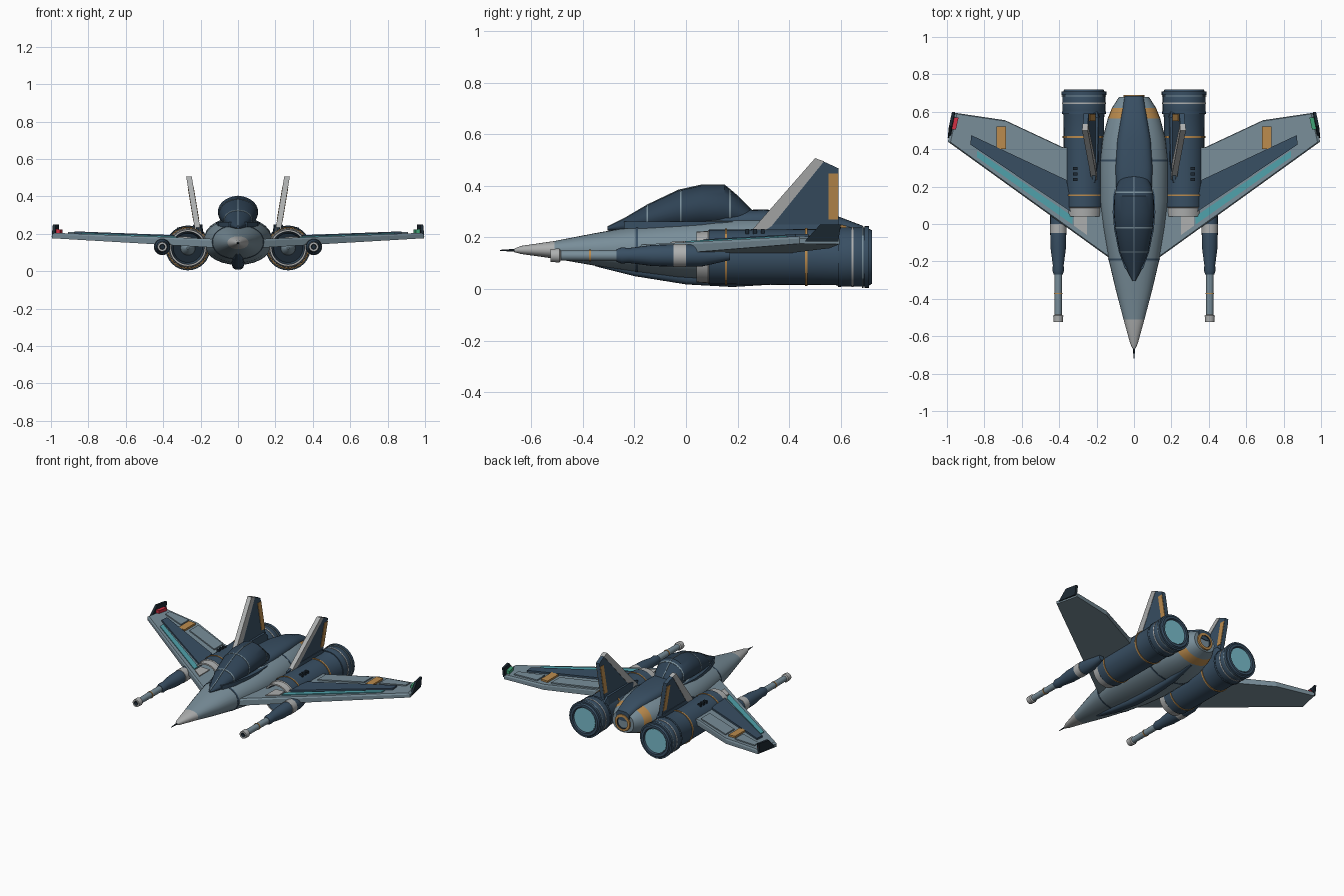
import bpy, bmesh, math

if "Cube" in bpy.data.objects:
    bpy.data.objects.remove(bpy.data.objects["Cube"])

# ---- flat colours (linear) ----
COLOURS = {
    "hull_grey": (0.19, 0.27, 0.32), "navy": (0.04, 0.078, 0.125),
    "light_grey": (0.42, 0.43, 0.43), "ochre": (0.50, 0.26, 0.075),
    "teal": (0.08, 0.36, 0.41), "engine_glow": (0.19, 0.50, 0.60),
    "red": (0.65, 0.03, 0.06), "green": (0.05, 0.36, 0.18),
    "dark": (0.012, 0.022, 0.033), "canopy_blue": (0.028, 0.055, 0.09),
}
MAT = {}
for name, c in COLOURS.items():
    MAT[name] = bpy.data.materials.new(name)
    MAT[name].diffuse_color = (*c, 1)


def loft(name, rings, mats, smooth=True):
    """Skin a list of equal-length closed rings; mats is one colour or one per band."""
    if isinstance(mats, str):
        mats = [mats] * (len(rings) - 1)
    slots = list(dict.fromkeys(mats))
    bm = bmesh.new()
    vs = [[bm.verts.new(p) for p in ring] for ring in rings]
    n = len(vs[0])
    for i, m in enumerate(mats):
        for j in range(n):
            k = (j + 1) % n
            f = bm.faces.new((vs[i][j], vs[i][k], vs[i + 1][k], vs[i + 1][j]))
            f.material_index = slots.index(m)
    for ring, m in ((vs[0], mats[0]), (vs[-1], mats[-1])):
        bm.faces.new(ring).material_index = slots.index(m)
    bmesh.ops.recalc_face_normals(bm, faces=bm.faces[:])
    me = bpy.data.meshes.new(name)
    bm.to_mesh(me)
    bm.free()
    for s in slots:
        me.materials.append(MAT[s])
    ob = bpy.data.objects.new(name, me)
    bpy.context.collection.objects.link(ob)
    if smooth:
        me.shade_smooth()
        me.set_sharp_from_angle(angle=math.radians(32))
    return ob


def oval(y, w, z0, z1, power=1.0, x=0, n=28):
    """Ring in the xz plane, half width w, from z0 to z1; power < 1 is boxier."""
    pts = []
    for i in range(n):
        a = 2 * math.pi * i / n
        c, s = math.cos(a), math.sin(a)
        pts.append((x + w * math.copysign(abs(c) ** power, c), y,
                    (z0 + z1) / 2 + (z1 - z0) / 2 * math.copysign(abs(s) ** power, s)))
    return pts


def lathe(name, x, z, profile, mats, n=32):
    return loft(name, [oval(y, r, z - r, z + r, 1, x, n) for y, r in profile], mats)


def section(table, y):
    """Interpolate a table of (y, w, z0, z1)."""
    for a, b in zip(table, table[1:]):
        if a[0] <= y <= b[0]:
            t = (y - a[0]) / (b[0] - a[0])
            return [p + (q - p) * t for p, q in zip(a, b)]


def hoop(name, table, y, width, grow, mat, power=1.0):
    rings = []
    for yy in (y - width / 2, y + width / 2):
        _, w, a, b = section(table, yy)
        rings.append(oval(yy, w + grow, a - grow, b + grow, power))
    loft(name, rings, mat)


# ---- fuselage ----
body = [(-0.665, 0.008, 0.143, 0.157), (-0.64, 0.02, 0.136, 0.167),
        (-0.51, 0.056, 0.118, 0.186), (-0.35, 0.098, 0.09, 0.217),
        (-0.19, 0.136, 0.066, 0.245), (-0.03, 0.163, 0.045, 0.265),
        (0.12, 0.182, 0.036, 0.278), (0.34, 0.182, 0.036, 0.285),
        (0.46, 0.168, 0.042, 0.28), (0.565, 0.14, 0.06, 0.268),
        (0.62, 0.118, 0.078, 0.255), (0.68, 0.08, 0.1, 0.235)]
loft("fuselage", [oval(*s, 0.92) for s in body],
     ["light_grey"] * 2 + ["hull_grey"] * 7 + ["ochre", "hull_grey"])
lathe("nose_probe", 0, 0.15, [(-0.72, 0.002), (-0.65, 0.007)], "dark", 10)
lathe("tail_exhaust", 0, 0.167, [(0.66, 0.06), (0.69, 0.056), (0.691, 0.04), (0.675, 0.038)],
      ["ochre", "ochre", "dark"], 24)
for y in (-0.19, 0.34):
    hoop("fuselage_seam", body, y, 0.01, 0.002, "navy", 0.92)

# ---- dorsal spine, belly keel ----
loft("dorsal_spine", [oval(*s, 0.7) for s in [
    (0.0, 0.06, 0.2, 0.275), (0.15, 0.095, 0.2, 0.305), (0.3, 0.1, 0.2, 0.308),
    (0.45, 0.09, 0.2, 0.302), (0.58, 0.068, 0.19, 0.285), (0.685, 0.05, 0.18, 0.245)]], "navy")
loft("belly_keel", [oval(*s, 0.7) for s in [
    (-0.35, 0.012, 0.088, 0.11), (-0.2, 0.028, 0.05, 0.11), (0.0, 0.034, 0.018, 0.1),
    (0.18, 0.034, 0.008, 0.1), (0.38, 0.03, 0.02, 0.1), (0.55, 0.015, 0.055, 0.1)]], "navy")

# ---- canopy with frames ----
glass = [(-0.305, 0.008, 0.228, 0.24), (-0.24, 0.042, 0.22, 0.272), (-0.15, 0.075, 0.22, 0.325),
         (-0.03, 0.1, 0.225, 0.382), (0.06, 0.108, 0.23, 0.402), (0.15, 0.105, 0.23, 0.402),
         (0.2, 0.094, 0.235, 0.36), (0.255, 0.07, 0.24, 0.305)]
loft("canopy", [oval(*s) for s in glass], "canopy_blue")
for y in (-0.15, -0.02, 0.17):
    hoop("canopy_hoop", glass, y, 0.007, 0.002, "hull_grey")
loft("canopy_centre_frame", [[(-0.003, y, b - 0.01), (0.003, y, b - 0.01),
                              (0.003, y, b + 0.003), (-0.003, y, b + 0.003)]
                             for y, w, a, b in glass], "hull_grey")
for s in (-1, 1):
    loft("canopy_sill", [[(s * (w + dx), y, z) for dx, z in
                          ((-0.03, 0.235), (0.006, 0.235), (0.006, 0.262), (-0.03, 0.262))]
                         for y, w, a, b in glass[1:]], "navy")


def wing_top(x):
    return 0.172 + (x - 0.12) * 0.038


def wing_bottom(x):
    return 0.125 + (x - 0.12) * 0.058


def wing_plate(name, s, pts, mat, h=0.006):
    loft(name, [[(s * x, y, wing_top(x) + dz) for x, y in pts] for dz in (-0.004, h)], mat, False)


def shrink(pts, d):
    cx, cy = (sum(p[i] for p in pts) / len(pts) for i in (0, 1))
    return [(x + (cx - x) * d, y + (cy - y) * d) for x, y in pts]


def fin_x(z):
    return 0.215 + (z - 0.22) * 0.165


def fin_slab(name, s, pts, half, mat):
    """Canted vertical slab from (y, z) points."""
    loft(name, [[(s * (fin_x(z) + d), y, z) for y, z in pts] for d in (-half, half)], mat, False)


def box(name, x0, x1, y0, y1, z0, z1, mat):
    loft(name, [[(x0, y0, z), (x1, y0, z), (x1, y1, z), (x0, y1, z)] for z in (z0, z1)], mat, False)


planform = [(0.1, -0.205), (0.995, 0.44), (0.96, 0.595), (0.69, 0.555), (0.38, 0.41), (0.1, 0.4)]
for s, side, lamp in ((-1, "left", "red"), (1, "right", "green")):
    # ---- wing with raised panels ----
    inner = shrink(planform, 0.03)
    loft(side + "_wing", [[(s * x, y, wing_bottom(x)) for x, y in planform],
                          [(s * x, y, wing_top(x) - 0.01) for x, y in planform],
                          [(s * x, y, wing_top(x)) for x, y in inner]], "hull_grey", False)
    wing_plate(side + "_leading_stripe", s,
               [(0.33, -0.002), (0.84, 0.357), (0.84, 0.392), (0.33, 0.042)], "teal")
    wing_plate(side + "_wing_panel", s,
               [(0.33, 0.06), (0.875, 0.425), (0.87, 0.475), (0.36, 0.235)], "navy", 0.012)
    wing_plate(side + "_root_plate", s,
               [(0.25, -0.06), (0.32, -0.01), (0.32, 0.05), (0.25, 0.05)], "light_grey")
    wing_plate(side + "_inner_flap", s,
               [(0.39, 0.3), (0.66, 0.42), (0.66, 0.515), (0.39, 0.395)], "hull_grey", 0.008)
    wing_plate(side + "_outer_flap", s,
               [(0.75, 0.455), (0.91, 0.515), (0.91, 0.56), (0.75, 0.54)], "hull_grey", 0.008)
    wing_plate(side + "_ochre_marker", s,
               [(0.685, 0.40), (0.735, 0.40), (0.735, 0.52), (0.685, 0.52)], "ochre", 0.012)
    # ---- wing tip fin and lamp ----
    loft(side + "_tip_fin", [[(s * (x + d), y, z) for x, y, z in
                              ((0.988, 0.46, 0.185), (0.965, 0.59, 0.185),
                               (0.965, 0.60, 0.25), (0.982, 0.52, 0.25))]
                             for d in (-0.008, 0.008)], "dark", False)
    wing_plate(side + "_tip_lamp", s,
               [(0.952, 0.505), (0.975, 0.505), (0.962, 0.57), (0.938, 0.57)], lamp, 0.02)

    # ---- engine: recessed intake, casing, nozzle ----
    x, z = s * 0.268, 0.124
    lathe(side + "_engine", x, z,
          [(0.12, 0.03), (0.12, 0.078), (0.04, 0.088), (0.04, 0.098), (0.085, 0.101), (0.09, 0.106),
           (0.45, 0.108), (0.58, 0.109), (0.6, 0.115), (0.7, 0.115), (0.72, 0.104),
           (0.72, 0.088), (0.705, 0.082)],
          ["dark", "navy", "light_grey", "light_grey", "light_grey"] + ["navy"] * 7)
    lathe(side + "_intake_hub", x, z, [(0.065, 0.006), (0.09, 0.03), (0.13, 0.042)], "hull_grey", 20)
    lathe(side + "_nozzle_glow", x, z, [(0.69, 0.08), (0.712, 0.08)], "engine_glow")
    for y, r, w, m in ((0.155, 0.11, 0.008, "ochre"), (0.465, 0.113, 0.01, "ochre"),
                       (0.595, 0.117, 0.012, "navy"), (0.645, 0.117, 0.008, "light_grey"),
                       (0.7, 0.12, 0.018, "navy"), (0.685, 0.119, 0.006, "hull_grey")):
        lathe(side + "_engine_ring", x, z, [(y - w / 2, r), (y + w / 2, r)], m)
    for i in range(3):
        box(side + "_engine_vent", s * 0.3, s * 0.325, 0.23 + i * 0.03, 0.245 + i * 0.03,
            0.21, 0.232, "dark")

    # ---- cannon under the wing ----
    x, z = s * 0.405, 0.13
    lathe(side + "_cannon_body", x, z,
          [(-0.27, 0.024), (-0.25, 0.031), (-0.22, 0.029), (-0.13, 0.041), (-0.05, 0.043),
           (0.06, 0.043), (0.17, 0.018)], "navy", 20)
    lathe(side + "_cannon_collar", x, z, [(-0.05, 0.035), (-0.048, 0.045), (0.0, 0.045), (0.005, 0.03)],
          "light_grey", 20)
    lathe(side + "_cannon_barrel", x, z,
          [(-0.505, 0.012), (-0.525, 0.014), (-0.525, 0.025), (-0.49, 0.027), (-0.485, 0.019), (-0.26, 0.021)],
          ["dark", "light_grey", "light_grey", "light_grey", "hull_grey"], 20)
    lathe(side + "_barrel_band", x, z, [(-0.375, 0.023), (-0.368, 0.023)], "ochre", 20)

    # ---- canted tail fin, rudder and base fairing ----
    fin_slab(side + "_tail_fin", s, [(0.29, 0.19), (0.59, 0.19), (0.59, 0.468), (0.52, 0.5)],
             0.013, "navy")
    fin_slab(side + "_fin_leading_edge", s, [(0.235, 0.205), (0.3, 0.205), (0.535, 0.495), (0.5, 0.507)],
             0.015, "light_grey")
    fin_slab(side + "_rudder", s, [(0.552, 0.27), (0.588, 0.27), (0.588, 0.447), (0.552, 0.447)],
             0.0165, "ochre")
    loft(side + "_fin_fairing", [[(s * fx, y, fz) for fx, fz in
                                  ((0.215 - w, 0.17), (0.215 + w, 0.17), (0.215 + w * 0.7, h), (0.215 - w * 0.7, h))]
                                 for y, w, h in ((0.22, 0.008, 0.225), (0.34, 0.028, 0.25),
                                                 (0.57, 0.034, 0.25), (0.6, 0.028, 0.22))], "navy", False)

for m in bpy.data.materials:
    if m.users and not m.is_grease_pencil:
        m.use_nodes = True
        m.node_tree.nodes["Principled BSDF"].inputs["Base Color"].default_value = m.diffuse_color
